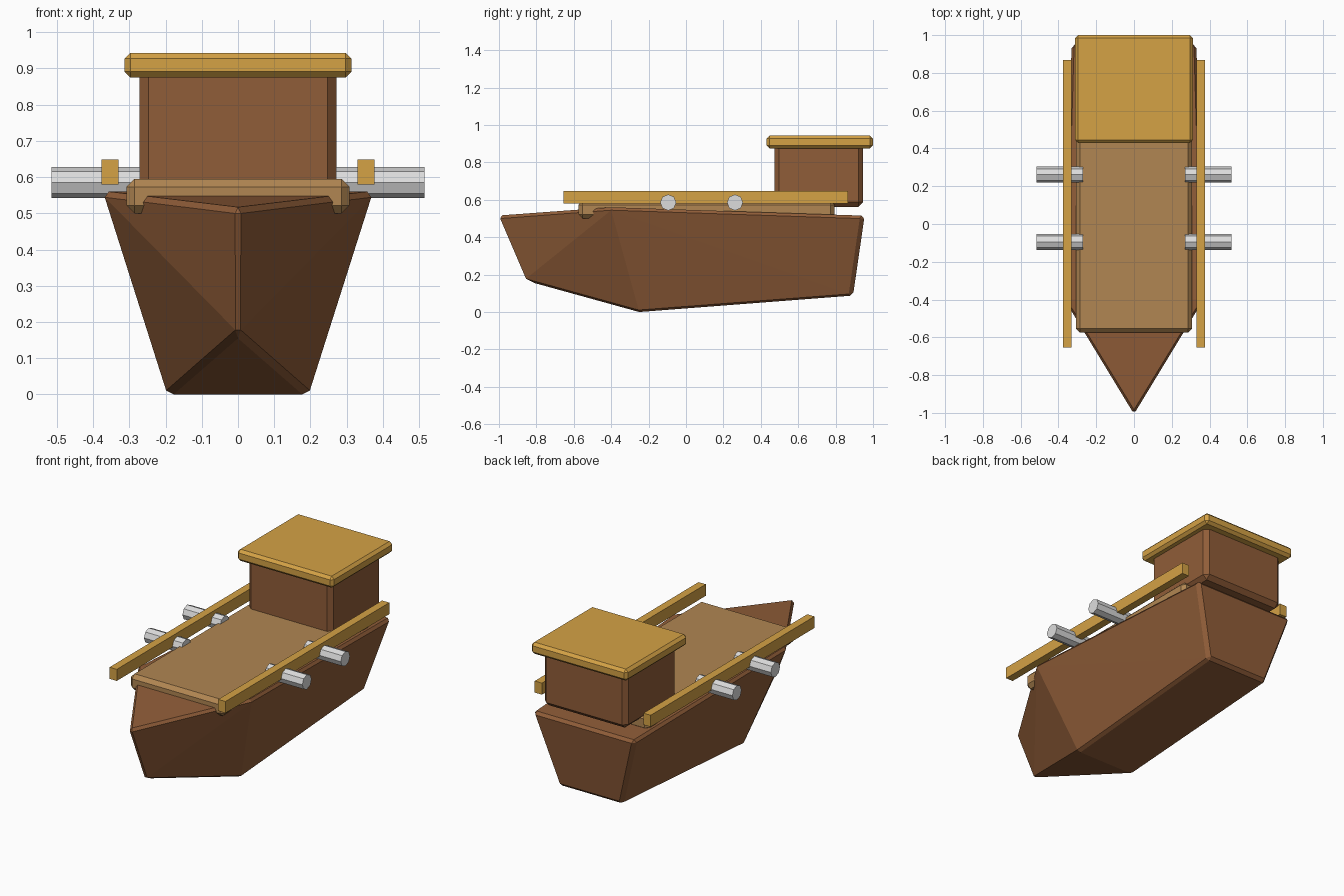
import bpy, bmesh, math
from mathutils import Matrix

cube = bpy.data.objects.get("Cube")
if cube:
    bpy.data.objects.remove(cube, do_unlink=True)


def material(name, r, g, b):
    m = bpy.data.materials.new(name)
    m.use_nodes = True
    m.diffuse_color = (r, g, b, 1)
    m.node_tree.nodes["Principled BSDF"].inputs["Base Color"].default_value = (r, g, b, 1)
    return m


brown = material("dark_wood", 0.28, 0.11, 0.04)
tan = material("deck_wood", 0.44, 0.24, 0.085)
gold = material("golden_wood", 0.66, 0.36, 0.06)
metal = material("light_metal", 0.72, 0.72, 0.72)


def finish(name, bm, mat, bevel=0):
    """Turn a bmesh into an object with an optional chamfer."""
    bmesh.ops.recalc_face_normals(bm, faces=bm.faces)
    mesh = bpy.data.meshes.new(name)
    bm.to_mesh(mesh)
    bm.free()
    mesh.materials.append(mat)
    ob = bpy.data.objects.new(name, mesh)
    bpy.context.collection.objects.link(ob)
    if bevel:
        mod = ob.modifiers.new("chamfer", 'BEVEL')
        mod.width = bevel
        mod.segments = 1
        mod.limit_method = 'ANGLE'
        mod.angle_limit = math.radians(30)
    return ob


def box(name, x, y, z, mat, bevel=0):
    """Box from (min, max) ranges on each axis."""
    bm = bmesh.new()
    bmesh.ops.create_cube(bm, size=1)
    for v in bm.verts:
        v.co = [(lo + hi) / 2 + c * (hi - lo) for c, (lo, hi) in zip(v.co, (x, y, z))]
    return finish(name, bm, mat, bevel)


# Hull: pointed bow, widest point, transom stern
bm = bmesh.new()
for p in ((0, -1.013, 0.515), (0, -0.865, 0.17)):
    bm.verts.new(p)
for side in (-1, 1):
    for x, y, z in ((0.375, -0.4, 0.56), (0.195, -0.25, 0),
                    (0.335, 0.955, 0.515), (0.206, 0.893, 0.088)):
        bm.verts.new((side * x, y, z))
bmesh.ops.convex_hull(bm, input=bm.verts)
bmesh.ops.dissolve_limit(bm, angle_limit=0.01, verts=bm.verts, edges=bm.edges)
finish("hull", bm, brown, 0.017)

# Deck, cabin and roof
box("deck", (-0.308, 0.308), (-0.575, 0.795), (0.5, 0.595), tan, 0.022)
box("cabin", (-0.272, 0.272), (0.472, 0.947), (0.562, 0.905), brown, 0.025)
box("cabin_roof", (-0.313, 0.313), (0.43, 1.0), (0.875, 0.943), gold, 0.016)

# Rails and guns on both sides
for label, side in (("left", 1), ("right", -1)):
    box(label + "_rail", sorted((side * 0.33, side * 0.377)),
        (-0.655, 0.867), (0.58, 0.648), gold)
    for place, y in (("front", -0.095), ("rear", 0.262)):
        bm = bmesh.new()
        bmesh.ops.create_cone(
            bm, cap_ends=True, segments=8, radius1=0.043, radius2=0.043, depth=0.245,
            matrix=Matrix.Translation((side * 0.3925, y, 0.5855))
            @ Matrix.Rotation(math.pi / 2, 4, 'Y'))
        finish(label + "_" + place + "_gun", bm, metal)
